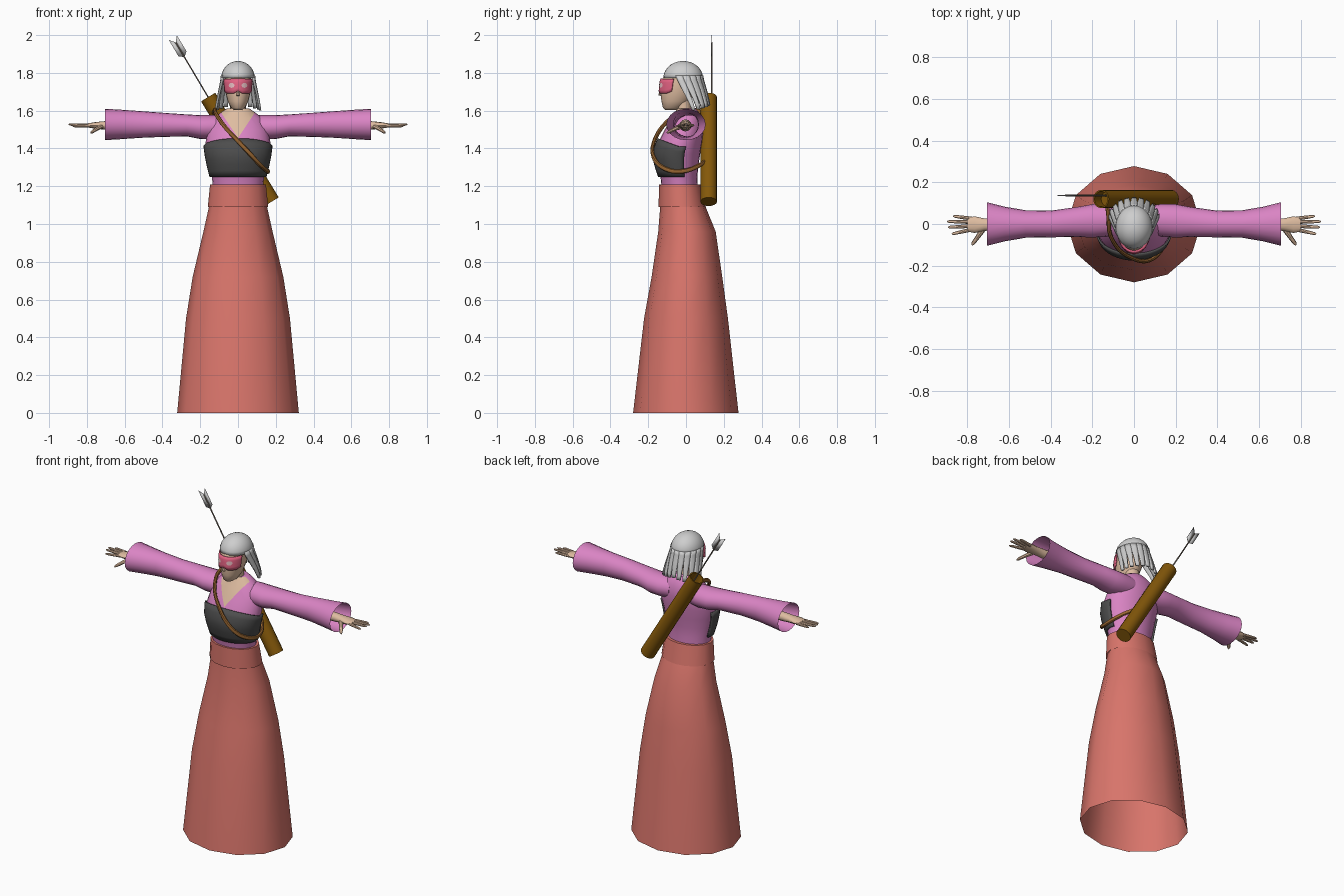
import bpy, bmesh, math
from mathutils import Vector

if "Cube" in bpy.data.objects:
    bpy.data.objects.remove(bpy.data.objects["Cube"])


def mat(name, *rgb):
    m = bpy.data.materials.new(name)
    lin = [((c / 255 + 0.055) / 1.055) ** 2.4 if c > 10 else c / 255 / 12.92 for c in rgb]
    m.diffuse_color = (*lin, 1)
    m.use_nodes = True
    m.node_tree.nodes["Principled BSDF"].inputs["Base Color"].default_value = m.diffuse_color
    return m


RED = mat("skirt_red", 217, 117, 107)
PINK = mat("robe_pink", 218, 132, 196)
DARK = mat("corset_grey", 77, 77, 77)
SKIN = mat("skin", 222, 188, 160)
HAIR = mat("hair_silver", 206, 206, 206)
MASK = mat("mask_rose", 226, 98, 130)
EYE = mat("eye_pale", 238, 196, 200)
BROWN = mat("quiver_brown", 132, 88, 10)
STRAP = mat("strap_tan", 150, 100, 48)
SHAFT = mat("shaft_grey", 125, 115, 105)


def finish(name, bm, mats, angle=40, thick=0):
    bmesh.ops.remove_doubles(bm, verts=bm.verts, dist=1e-5)
    bmesh.ops.recalc_face_normals(bm, faces=bm.faces)
    me = bpy.data.meshes.new(name)
    bm.to_mesh(me)
    bm.free()
    for m in mats:
        me.materials.append(m)
    me.shade_smooth()
    me.set_sharp_from_angle(angle=math.radians(angle))
    ob = bpy.data.objects.new(name, me)
    bpy.context.collection.objects.link(ob)
    if thick:
        mod = ob.modifiers.new("thickness", "SOLIDIFY")
        mod.thickness, mod.offset = thick, 0
    return ob


def loft_bm(rings, caps=(True, True)):
    bm = bmesh.new()
    vs = [[bm.verts.new(p) for p in r] for r in rings]
    n = len(vs[0])
    for a, b in zip(vs, vs[1:]):
        for i in range(n):
            bm.faces.new((a[i], a[(i + 1) % n], b[(i + 1) % n], b[i]))
    for on, r in zip(caps, (vs[0], vs[-1])):
        if on:
            bm.faces.new(r)
    return bm


def patch(name, f, nu, nv, m, thick=0):
    """Surface sheet from f(u, v), both 0..1."""
    bm = bmesh.new()
    g = [[bm.verts.new(f(i / nu, j / nv)) for j in range(nv + 1)] for i in range(nu + 1)]
    for i in range(nu):
        for j in range(nv):
            bm.faces.new((g[i][j], g[i + 1][j], g[i + 1][j + 1], g[i][j + 1]))
    return finish(name, bm, [m], thick=thick)


def surf(table, a, z, off=0.0):
    """Point on a body profile of (z, half width, front y, back y); a = 0 is the front."""
    z0 = min(max(z, table[0][0]), table[-1][0])
    for p, q in zip(table, table[1:]):
        if z0 <= q[0]:
            t = (z0 - p[0]) / (q[0] - p[0])
            rx, yf, yb = (p[k] + (q[k] - p[k]) * t for k in (1, 2, 3))
            break
    return Vector(((rx + off) * math.sin(a),
                   (yf + yb) / 2 - ((yb - yf) / 2 + off) * math.cos(a), z))


def body(table, n, caps=(True, True)):
    return loft_bm([[surf(table, math.tau * i / n, row[0]) for i in range(n)]
                    for row in table], caps)


def tube(name, pts, radii, m, n=8, axis=None, caps=(True, True)):
    """Tube along points; radii are (sideways, upward) pairs."""
    pts = [Vector(p) for p in pts]
    rings = []
    for k, (p, (ra, rb)) in enumerate(zip(pts, radii)):
        t = axis or (pts[min(k + 1, len(pts) - 1)] - pts[max(k - 1, 0)]).normalized()
        side = t.cross(Vector((0, 0, 1))).normalized()
        up = side.cross(t)
        rings.append([p + side * ra * math.cos(math.tau * i / n) + up * rb * math.sin(math.tau * i / n)
                      for i in range(n)])
    return finish(name, loft_bm(rings, caps), [m])


# Long open skirt and its waistband
skirt = [(0, .322, -.28, .278), (.5, .275, -.222, .222), (.72, .24, -.182, .192),
         (.96, .183, -.147, .157), (1.1, .152, -.136, .1)]
finish("skirt", body(skirt, 12, (False, False)), [RED])
band = [(1.09, .160, -.145, .105), (1.21, .148, -.143, .08)]
finish("waistband", body(band, 16, (False, True)), [RED])

# Robe body, with a skin-coloured V neckline cut into the front
torso = [(1.16, .13, -.125, .065), (1.25, .138, -.135, .06), (1.31, .153, -.155, .066),
         (1.37, .165, -.167, .075), (1.43, .172, -.148, .085), (1.50, .16, -.112, .092),
         (1.56, .13, -.078, .085), (1.595, .085, -.055, .065), (1.612, .058, -.048, .05)]
bm = body(torso, 24)
for s in (1, -1):
    fs = [f for f in bm.faces if f.calc_center_median().y < 0 and f.calc_center_median().z > 1.4]
    geom = fs + list({e for f in fs for e in f.edges}) + list({v for f in fs for v in f.verts})
    bmesh.ops.bisect_plane(bm, geom=geom, dist=1e-5, plane_co=(0, 0, 1.455), plane_no=(-1.5 * s, 0, 1))
for f in bm.faces:
    c = f.calc_center_median()
    f.material_index = int(c.y < -.012 and c.z > 1.455 + 1.5 * abs(c.x))
finish("robe_body", bm, [PINK, SKIN])


# Corset wrapping the front and sides
def corset(u, v):
    a = (u - .5) * 2 * 1.85
    top = 1.41 + .042 * max(0, math.cos(a))
    return surf(torso, a, 1.25 + (top - 1.25) * v, .008)


patch("corset", corset, 24, 6, DARK, .01)

# Neck and head
tube("neck", [(0, .0, 1.5), (0, -.01, 1.58), (0, -.02, 1.68)], [(.05, .045), (.042, .04), (.042, .04)],
     SKIN, 12, Vector((0, .0001, 1)).normalized())
head = [(1.603, .02, -.108, -.05), (1.615, .037, -.122, -.02), (1.65, .055, -.13, .02),
        (1.70, .067, -.135, .045), (1.76, .071, -.13, .06), (1.80, .065, -.105, .055), (1.83, .04, -.07, .03)]
finish("head", body(head, 20), [SKIN], 60)
tube("nose", [(0, -.128, 1.678), (0, -.142, 1.682), (0, -.13, 1.72)],
     [(.009, .006), (.009, .006), (.005, .004)], SKIN, 6, Vector((0, .001, 1)).normalized())


# Eye mask with pale eye openings
def mask(u, v):
    a = (u - .5) * 2.5
    low = 1.69 + .014 * max(0, 1 - abs(a) / .35) + .012 * max(0, abs(a) - .9) / .35
    return surf(head, a, low + (1.768 - low) * v, .006)


patch("mask", mask, 20, 4, MASK, .008)
for s in (1, -1):
    patch("eye_opening", lambda u, v: surf(head, s * .44 + .21 * v * math.cos(math.tau * u),
                                           1.734 + .013 * v * math.sin(math.tau * u), .0125), 12, 2, EYE)

# Hair cap and separate hanging locks
patch("hair_cap", lambda u, v: (.086 * math.cos(v * math.pi / 2) * math.cos(math.tau * u),
                                -.015 + .102 * math.cos(v * math.pi / 2) * math.sin(math.tau * u),
                                1.773 + .087 * math.sin(v * math.pi / 2)), 24, 7, HAIR, .006)
hair = [(1.59, .119, -.05, .127), (1.64, .112, -.065, .122), (1.70, .1, -.088, .108), (1.775, .085, -.116, .086)]
LOCKS = 11
for k in range(LOCKS):
    mid = (k + .5) / LOCKS * 2 - 1

    def lock(u, v):
        spread = math.radians(112 - 16 * v)
        width = (1.02 if v < .35 else 1.02 - .62 * (v - .35)) / LOCKS
        end = 1.632 - .034 * abs(mid)
        return surf(hair, math.pi + (mid + (u * 2 - 1) * width) * spread, 1.785 + (end - 1.785) * v)

    patch("hair_lock", lock, 3, 7, HAIR, .012)

# Sleeves, forearms and hands on both sides
sleeve = [(.06, .02, .065, 1.515, .062), (.13, .018, .078, 1.512, .064), (.20, .015, .08, 1.513, .063),
          (.27, .01, .072, 1.522, .058), (.40, 0, .064, 1.525, .064), (.52, 0, .066, 1.527, .071),
          (.62, 0, .083, 1.527, .078), (.705, 0, .104, 1.527, .083)]
fingers = [((.785, -.028, 1.52), (.875, -.048, 1.518)), ((.79, -.01, 1.523), (.893, -.016, 1.526)),
           ((.79, .01, 1.523), (.897, .012, 1.527)), ((.78, .026, 1.52), (.868, .038, 1.523))]
for s in (1, -1):
    tube("sleeve", [(s * r[0], r[1], r[3]) for r in sleeve], [(r[2], r[4]) for r in sleeve],
         PINK, 20, Vector((s, 0, 0)), (True, False))
    tube("forearm_and_palm", [(s * x, -.003, 1.522) for x in (.45, .68, .72, .765, .80)],
         [(.032, .032), (.028, .025), (.03, .021), (.04, .016), (.033, .01)], SKIN, 12)
    for a, b in fingers:
        a, b = (Vector((s * p[0], p[1], p[2])) for p in (a, b))
        tube("finger", [a, a.lerp(b, .5), a.lerp(b, .9), b],
             [(.0095, .009), (.0085, .008), (.007, .006), (.003, .003)], SKIN)
    tube("thumb", [(s * .725, -.025, 1.515), (s * .75, -.062, 1.502), (s * .772, -.092, 1.487), (s * .778, -.1, 1.483)],
         [(.014, .012), (.011, .01), (.009, .008), (.004, .004)], SKIN)

# Quiver slung diagonally across the back, hollow at the mouth
low, high = Vector((.178, .12, 1.118)), Vector((-.158, .12, 1.672))
axis = (high - low).normalized()
tube("quiver", [low, high, high, high - axis * .06],
     [(.044, .044), (.044, .044), (.037, .037), (.036, .036)], BROWN, 16, axis)

# Arrow shaft and flat fletching
tail = Vector((-.345, .137, 1.987))
d = Vector((-.51, 0, .86)).normalized()
w = Vector((d.z, 0, -d.x))
tube("arrow_shaft", [tail - d * .6, tail - d * .03], [(.004, .004)] * 2, SHAFT, 6)
for s in (1, -1):
    bm = bmesh.new()
    bm.faces.new([bm.verts.new(tail + w * s * a + d * b)
                  for a, b in ((0, -.12), (.025, -.10), (.025, 0), (0, -.03))])
    finish("arrow_feather", bm, [HAIR], thick=.003)

# Strap over one shoulder, across the chest and round the other hip to the quiver
path = [Vector(p) for p in ((-.13, .1, 1.585), (-.122, .03, 1.605), (-.115, -.05, 1.58), (-.07, -.125, 1.515),
                            (0, -.168, 1.44), (.06, -.178, 1.375), (.115, -.146, 1.315), (.155, -.075, 1.28),
                            (.156, 0, 1.282), (.125, .06, 1.305), (.08, .1, 1.33))]
ext = [path[0] * 2 - path[1]] + path + [path[-1] * 2 - path[-2]]
pts = []
for p0, p1, p2, p3 in zip(ext, ext[1:], ext[2:], ext[3:]):
    for t in (0, .25, .5, .75):
        pts.append((p1 * 2 + (p2 - p0) * t + (p0 * 2 - p1 * 5 + p2 * 4 - p3) * t * t
                    + (p1 * 3 - p0 - p2 * 3 + p3) * t ** 3) / 2)
pts.append(path[-1])
tube("strap", pts, [(.010, .012)] * len(pts), STRAP, 8)
